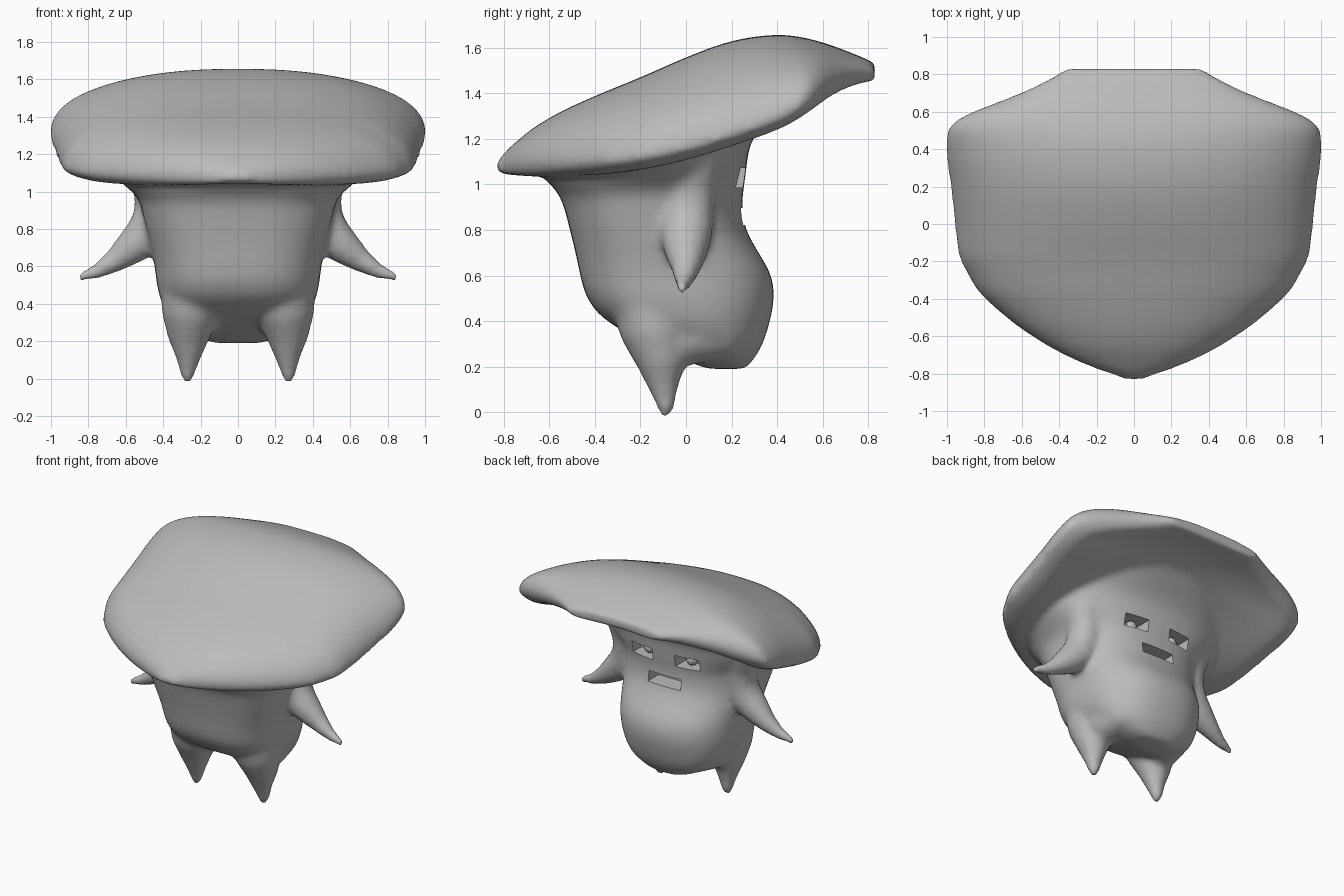
import bpy, bmesh, math
from mathutils import Vector

if "Cube" in bpy.data.objects:
    bpy.data.objects.remove(bpy.data.objects["Cube"])

skin = bpy.data.materials.new("soft grey")
skin.diffuse_color = (0.5, 0.5, 0.5, 1)
skin.use_nodes = True
skin.node_tree.nodes["Principled BSDF"].inputs["Base Color"].default_value = skin.diffuse_color


def lerp_table(table, t):
    """Piecewise linear lookup of the columns after the first."""
    for a, b in zip(table, table[1:]):
        if t <= b[0]:
            k = max(0.0, (t - a[0]) / (b[0] - a[0]))
            return [p + (q - p) * k for p, q in zip(a[1:], b[1:])]
    return list(table[-1][1:])


def smooth_table(table, t, reach):
    """Lookup averaged over a short span, narrowing towards the ends."""
    d = min(reach, t - table[0][0], table[-1][0] - t)
    rows = [lerp_table(table, t + d * k / 4) for k in range(-4, 5)]
    return [sum(col) / len(rows) for col in zip(*rows)]


def loft(bm, rings):
    """Bridge equal-sized rings and close both ends as its own shell."""
    rows = [[bm.verts.new(p) for p in ring] for ring in rings]
    n = len(rows[0])
    faces = []
    for a, b in zip(rows, rows[1:]):
        for i in range(n):
            faces.append(bm.faces.new((a[i], a[(i + 1) % n], b[(i + 1) % n], b[i])))
    faces += [bm.faces.new(rows[0][::-1]), bm.faces.new(rows[-1])]
    bmesh.ops.recalc_face_normals(bm, faces=faces)


def tube(bm, path, n=16):
    """Tapered limb through (x, y, z, radius) points."""
    pts = [Vector(p[:3]) for p in path]
    rings = []
    for i, p in enumerate(pts):
        d = (pts[min(i + 1, len(pts) - 1)] - pts[max(i - 1, 0)]).normalized()
        side = Vector((1, 0, 0)) if abs(d.y) > 0.8 else Vector((0, 1, 0))
        u = d.cross(side).normalized()
        v = d.cross(u)
        r = path[i][3]
        rings.append([p + r * (u * math.cos(2 * math.pi * k / n) + v * math.sin(2 * math.pi * k / n))
                      for k in range(n)])
    loft(bm, rings)


def finish(bm, name):
    me = bpy.data.meshes.new(name)
    bm.to_mesh(me)
    bm.free()
    me.materials.append(skin)
    ob = bpy.data.objects.new(name, me)
    bpy.context.collection.objects.link(ob)
    return ob


# Body: z, front y, back y, half width
BODY = [(0.19, 0.10, 0.26, 0.12), (0.23, -0.02, 0.30, 0.26), (0.30, -0.17, 0.34, 0.35),
        (0.40, -0.36, 0.37, 0.41), (0.50, -0.44, 0.39, 0.435), (0.60, -0.465, 0.38, 0.445),
        (0.70, -0.485, 0.32, 0.465), (0.80, -0.51, 0.26, 0.49), (0.90, -0.535, 0.245, 0.515),
        (0.97, -0.56, 0.25, 0.53), (1.02, -0.61, 0.26, 0.58), (1.06, -0.68, 0.265, 0.66),
        (1.12, -0.55, 0.27, 0.68), (1.20, -0.38, 0.285, 0.66), (1.30, -0.20, 0.38, 0.62),
        (1.40, -0.05, 0.50, 0.54)]
bm = bmesh.new()
rings = []
for k in range(61):
    z = 0.19 + 1.21 * k / 60
    y0, y1, w = smooth_table(BODY, z, 0.05)
    ring = []
    for i in range(40):
        a = 2 * math.pi * i / 40
        c, s = math.cos(a), math.sin(a)
        e = 0.74 if s < 0 and z < 1.0 else 0.85  # squarer chest
        ring.append((w * math.copysign(abs(c) ** e, c),
                     (y0 + y1) / 2 + (y1 - y0) / 2 * math.copysign(abs(s) ** e, s), z))
    rings.append(ring)
loft(bm, rings)

# Arms with shoulder ridges, legs and hips, mirrored left and right
for sx in (-1, 1):
    tube(bm, [(sx * 0.46, 0.03, 1.13, 0.14), (sx * 0.44, 0.02, 0.98, 0.115), (sx * 0.445, 0.01, 0.87, 0.115),
              (sx * 0.49, 0, 0.77, 0.115), (sx * 0.57, 0, 0.70, 0.095),
              (sx * 0.66, 0, 0.63, 0.065), (sx * 0.75, -0.01, 0.575, 0.042), (sx * 0.86, -0.02, 0.535, 0.02)])
    tube(bm, [(sx * 0.20, -0.13, 0.60, 0.17), (sx * 0.24, -0.15, 0.46, 0.18), (sx * 0.255, -0.13, 0.34, 0.155),
              (sx * 0.265, -0.105, 0.21, 0.11), (sx * 0.265, -0.1, 0.11, 0.068),
              (sx * 0.27, -0.09, 0.04, 0.045), (sx * 0.27, -0.085, -0.018, 0.028)])
    tube(bm, [(sx * 0.25, -0.14, 0.33, 0.11), (sx * 0.24, 0.0, 0.34, 0.135), (sx * 0.21, 0.17, 0.37, 0.14)])

# Cap outline: y, half width
OUTLINE = [(-0.82, 0.06), (-0.77, 0.23), (-0.67, 0.44), (-0.54, 0.64), (-0.37, 0.835), (-0.18, 0.94),
           (0.0, 0.96), (0.2, 0.98), (0.35, 1.005), (0.50, 1.01), (0.56, 0.97), (0.62, 0.82),
           (0.69, 0.63), (0.76, 0.48), (0.83, 0.37)]
# Cap heights: y, crest, rim lip, underside centre
HEIGHT = [(-0.83, 1.10, 1.045, 1.05), (-0.75, 1.195, 1.035, 1.04), (-0.6, 1.298, 1.03, 1.035),
          (-0.4, 1.39, 1.035, 1.045), (-0.2, 1.47, 1.055, 1.08), (0.0, 1.56, 1.095, 1.15),
          (0.2, 1.635, 1.155, 1.26), (0.4, 1.663, 1.225, 1.35), (0.5, 1.652, 1.27, 1.39),
          (0.58, 1.633, 1.34, 1.425), (0.7, 1.59, 1.42, 1.45), (0.83, 1.535, 1.455, 1.46)]
rings = []
for k in range(67):
    y = -0.83 + 1.66 * k / 66
    w, = smooth_table(OUTLINE, max(y, -0.82), 0.05)
    crest, lip, mid = smooth_table(HEIGHT, y, 0.09)
    rim = lip + min(0.055, (crest - lip) * 0.4)
    ring = []
    for i in range(33):  # domed top
        u = math.cos(math.pi * i / 32)
        ring.append((w * u, y, rim + (crest - rim) * max(0, 1 - abs(u) ** 2.3) ** 0.48))
    for i in range(1, 32):  # underside: drooping lip, hollow centre
        u = -math.cos(math.pi * i / 32)
        base = lip + (mid - lip) * max(0, 1 - (abs(u) / 0.88) ** 2.2)
        ring.append((w * u, y, base + (rim - lip) * abs(u) ** 14))
    rings.append(ring)
loft(bm, rings)

# Cap, body and limbs fused into one continuous skin
body = finish(bm, "mushroom_body")
m = body.modifiers.new("fuse", 'REMESH')
m.mode = 'VOXEL'
m.voxel_size = 0.018
m.use_smooth_shade = True
m = body.modifiers.new("relax", 'SMOOTH')
m.factor = 0.5
m.iterations = 14

# Eye and mouth openings cut into the face
bm = bmesh.new()
for x, z, w, h in ((-0.18, 1.03, 0.18, 0.085), (0.18, 1.03, 0.18, 0.085), (0, 0.86, 0.26, 0.075)):
    geo = bmesh.ops.create_cube(bm, size=1)
    bmesh.ops.scale(bm, vec=(w, 0.24, h), verts=geo["verts"])
    bmesh.ops.translate(bm, vec=(x, 0.25, z), verts=geo["verts"])
cutter = finish(bm, "face_cutter")
cutter.hide_render = True
cutter.hide_viewport = True
cut = body.modifiers.new("face", 'BOOLEAN')
cut.operation = 'DIFFERENCE'
cut.solver = 'EXACT'
cut.object = cutter

# Eyeballs resting inside the eye openings
for sx, side in ((-1, "left"), (1, "right")):
    bm = bmesh.new()
    bmesh.ops.create_icosphere(bm, subdivisions=2, radius=0.042)
    bmesh.ops.translate(bm, vec=(sx * 0.17, 0.17, 1.03), verts=bm.verts)
    finish(bm, side + "_eyeball")
